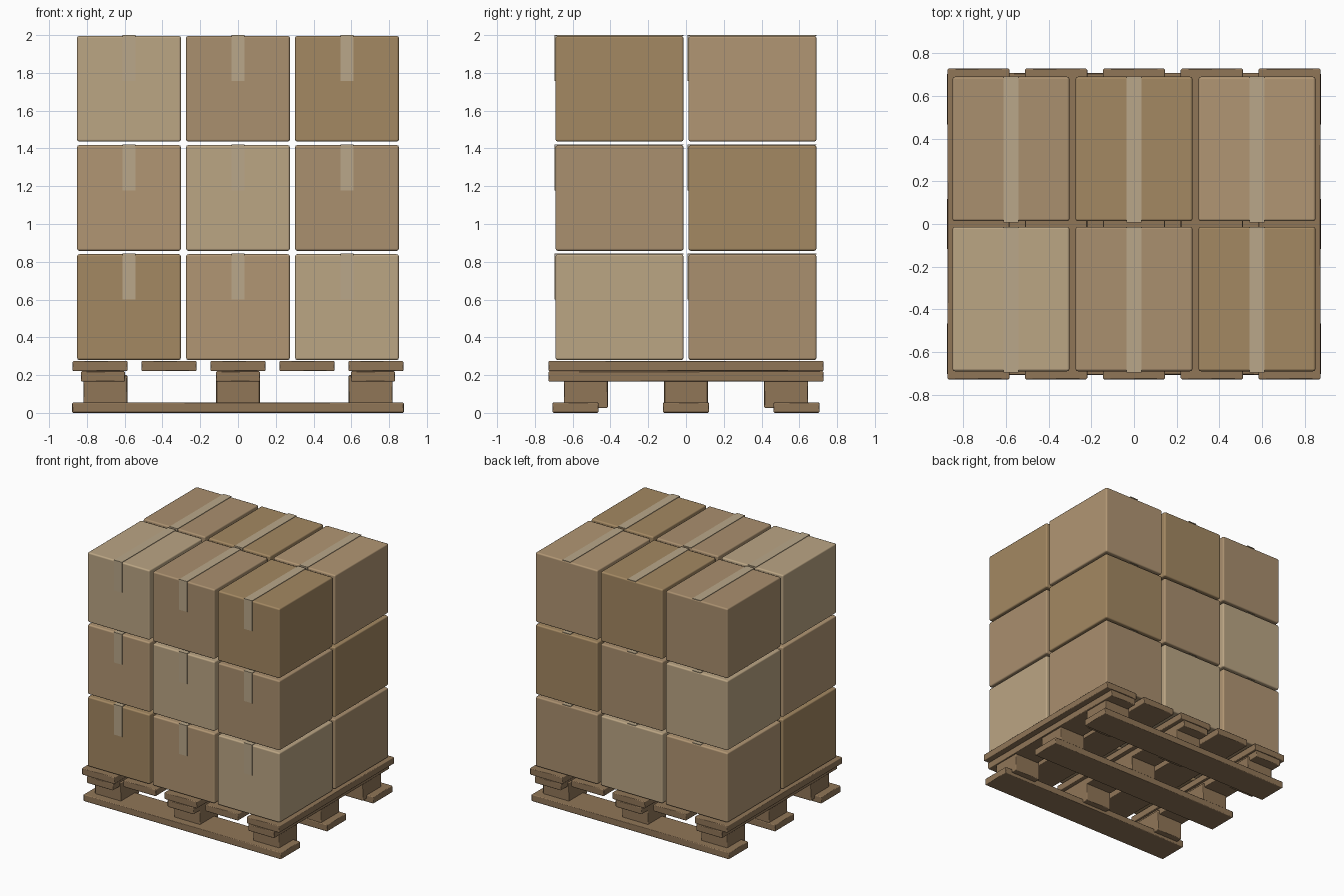
import bpy

if "Cube" in bpy.data.objects:
    bpy.data.objects.remove(bpy.data.objects["Cube"])


def material(name, rgb):
    m = bpy.data.materials.new(name)
    m.diffuse_color = [(c / 255) ** 2.2 for c in rgb] + [1.0]
    m.use_nodes = True
    m.node_tree.nodes["Principled BSDF"].inputs["Base Color"].default_value = m.diffuse_color
    return m


WOOD = material("pallet_wood", (143, 117, 88))
TAPE = material("packing_tape", (184, 166, 136))
CARD = [material("cardboard_dark", (162, 135, 98)),
        material("cardboard_tan", (176, 149, 115)),
        material("cardboard_light", (186, 164, 131)),
        material("cardboard_brown", (168, 142, 110))]


def block(name, center, size, mat, bevel=0.0, segments=1):
    """Axis-aligned box with optional rounded edges."""
    bpy.ops.mesh.primitive_cube_add(size=1, location=center)
    o = bpy.context.object
    o.name = name
    o.scale = size
    bpy.ops.object.transform_apply(location=False, rotation=False, scale=True)
    o.data.materials.append(mat)
    if bevel:
        b = o.modifiers.new("rounded_edges", 'BEVEL')
        b.width, b.segments = bevel, segments
        b.harden_normals = True
        for p in o.data.polygons:
            p.use_smooth = True
    return o


# Pallet: bottom runners along x
for y in (-0.585, 0, 0.585):
    block("bottom_runner", (0, y, 0.0275), (1.755, 0.245, 0.055), WOOD, 0.006)

# Pallet: spacer blocks
for x in (-0.702, 0, 0.702):
    for y in (-0.53, 0, 0.53):
        block("spacer_block", (x, y, 0.1125), (0.232, 0.232, 0.175), WOOD, 0.006)

# Pallet: stringers along y
for x in (-0.715, 0, 0.715):
    block("stringer_board", (x, 0, 0.193), (0.234, 1.458, 0.055), WOOD, 0.006)

# Pallet: top deck boards
for i in range(5):
    block("deck_board", ((i - 2) * 0.365, 0, 0.248), (0.292, 1.458, 0.055), WOOD, 0.006)

# Stacked cartons with tape over the top and down the front
W, D, H, T = 0.55, 0.678, 0.56, 0.005
for layer in range(3):
    z = 0.28 + layer * 0.578
    for row, y in enumerate((-0.352, 0.352)):
        for col, x in enumerate((-0.577, 0, 0.577)):
            mat = CARD[(col + row + layer) % 4]
            block("carton", (x, y, z + H / 2), (W, D, H), mat, 0.012, 2)
            block("tape_top", (x, y - T / 2, z + H + T / 2 - 0.001),
                  (0.07, D + T, T), TAPE)
            block("tape_flap", (x, y - D / 2 - T / 2 + 0.001, z + H - 0.12),
                  (0.07, T, 0.24), TAPE)
